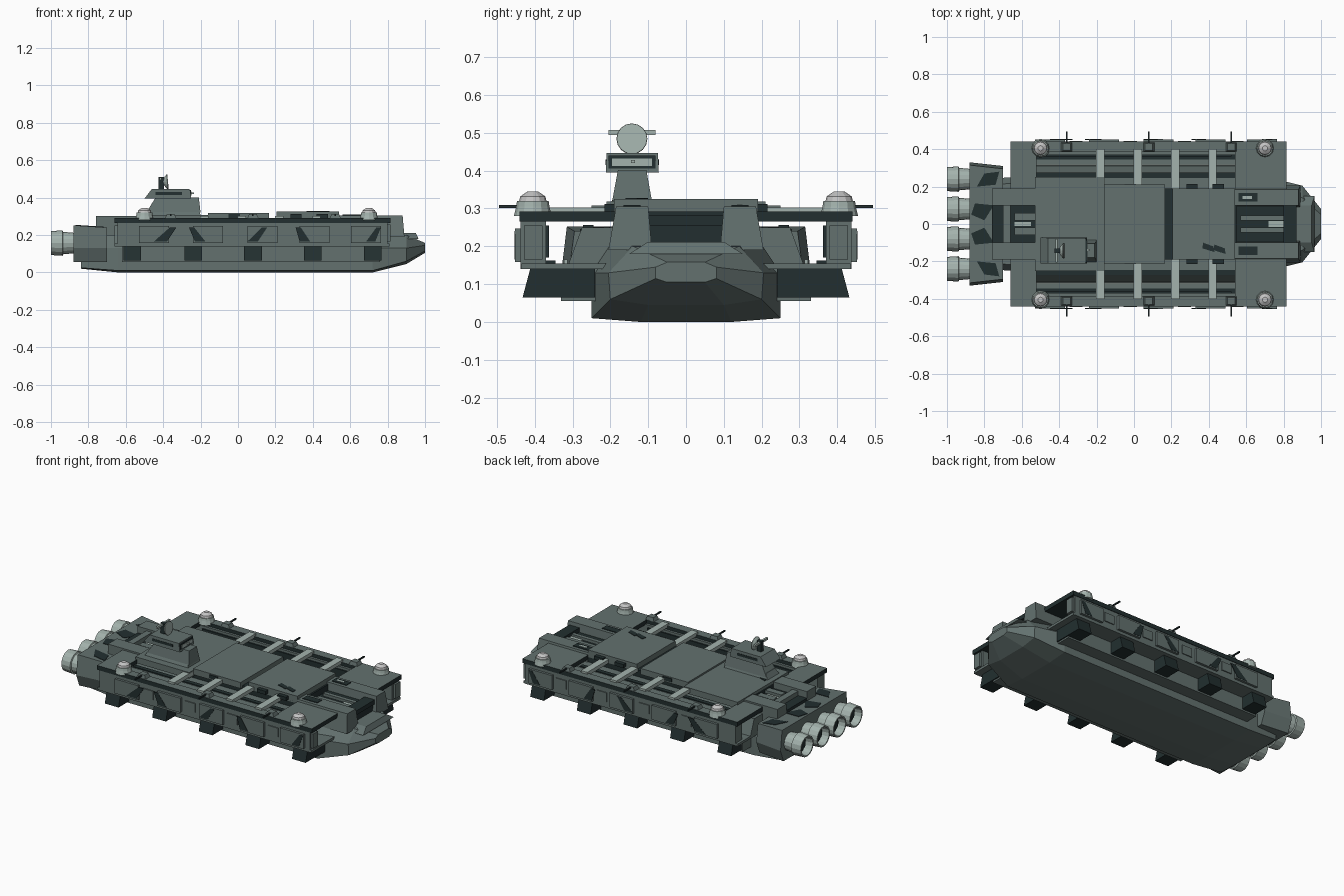
import bpy, bmesh, math
from mathutils import Vector


def material(name, r, g, b):
    m = bpy.data.materials.new(name)
    m.diffuse_color = (r, g, b, 1)
    return m


HULL = material("grey_green", 0.125, 0.165, 0.158)
DARK = material("dark_green", 0.016, 0.028, 0.029)
LIGHT = material("pale_grey_green", 0.37, 0.45, 0.42)
PALE = material("light_grey", 0.55, 0.55, 0.55)


def loft(name, rings, mat=HULL, mirror=False, sides=None):
    """Skin equal-length rings and cap both ends; 'sides' recolours steep faces."""
    bm = bmesh.new()
    vs = [[bm.verts.new(p) for p in ring] for ring in rings]
    n = len(vs[0])
    for a, b in zip(vs, vs[1:]):
        for i in range(n):
            j = (i + 1) % n
            bm.faces.new((a[i], a[j], b[j], b[i]))
    bm.faces.new(vs[0][::-1])
    bm.faces.new(vs[-1])
    bmesh.ops.recalc_face_normals(bm, faces=bm.faces)
    me = bpy.data.meshes.new(name)
    me.materials.append(mat)
    if sides:
        me.materials.append(sides)
        bm.normal_update()
        for f in bm.faces:
            f.material_index = 1 if f.normal.z < 0.5 else 0
    bm.to_mesh(me)
    bm.free()
    ob = bpy.data.objects.new(name, me)
    bpy.context.collection.objects.link(ob)
    if mirror:
        mod = ob.modifiers.new("mirror", 'MIRROR')
        mod.use_axis = (False, True, False)
    return ob


def box(name, x0, x1, y0, y1, z0, z1, mat=HULL, mirror=False, sides=None):
    def ring(z):
        return [(x0, y0, z), (x1, y0, z), (x1, y1, z), (x0, y1, z)]
    return loft(name, [ring(z0), ring(z1)], mat, mirror, sides)


def taper(name, lo, hi, z0, z1, mat=HULL, mirror=False):
    """Block whose bottom and top rectangles (x0, x1, y0, y1) differ."""
    def ring(r, z):
        return [(r[0], r[2], z), (r[1], r[2], z), (r[1], r[3], z), (r[0], r[3], z)]
    return loft(name, [ring(lo, z0), ring(hi, z1)], mat, mirror)


def lathe(name, centre, axis, profile, n=16, mat=HULL, mirror=False):
    q = Vector(axis).to_track_quat('Z', 'Y')
    c = Vector(centre)
    rings = []
    for t, r in profile:
        rings.append([c + q @ Vector((r * math.cos(2 * math.pi * i / n),
                                      r * math.sin(2 * math.pi * i / n), t)) for i in range(n)])
    return loft(name, rings, mat, mirror)


# Main hull with faceted bow
sections = [
    (-0.84, (0.12, 0.02), (0.24, 0.025), (0.24, 0.13), (0.20, 0.20)),
    (-0.64, (0.12, 0.0), (0.25, 0.01), (0.25, 0.13), (0.22, 0.20)),
    (0.72, (0.12, 0.0), (0.25, 0.01), (0.25, 0.13), (0.20, 0.205)),
    (0.90, (0.10, 0.045), (0.20, 0.06), (0.205, 0.13), (0.14, 0.20)),
    (1.00, (0.05, 0.105), (0.08, 0.115), (0.08, 0.145), (0.05, 0.158)),
]
loft("main_hull", [[(x, y, z) for y, z in h] + [(x, -y, z) for y, z in reversed(h)]
                   for x, *h in sections])
taper("bow_collar", (0.80, 0.965, -0.15, 0.15), (0.82, 0.95, -0.10, 0.10), 0.18, 0.212)

# Side sponsons, walkway and outrigger brackets
box("sponson", -0.62, 0.76, 0.23, 0.33, 0.055, 0.14, HULL, True)
box("walkway", -0.66, 0.81, 0.20, 0.435, 0.14, 0.155, HULL, True)
for x in (-0.565, -0.24, 0.08, 0.40, 0.72):
    taper("outrigger_bracket", (x - 0.047, x + 0.047, 0.24, 0.432),
          (x - 0.047, x + 0.047, 0.24, 0.412), 0.065, 0.14, DARK, True)

# Sloping inner hull walls
taper("inner_wall", (-0.66, 0.62, 0.15, 0.31), (-0.66, 0.62, 0.15, 0.275), 0.155, 0.25, HULL, True)
box("inner_wall_recess", -0.53, 0.54, 0.245, 0.272, 0.25, 0.256, DARK, True)
box("walkway_rail", -0.52, 0.54, 0.345, 0.37, 0.155, 0.163, DARK, True)
box("walkway_pipe", -0.52, 0.54, 0.313, 0.322, 0.155, 0.165, LIGHT, True)

# Flight pods with armour panels
box("flight_pod", -0.645, 0.80, 0.37, 0.437, 0.14, 0.27, HULL, True)
box("pod_inner_stripe", -0.50, 0.52, 0.362, 0.37, 0.17, 0.255, DARK, True)
box("pod_deck", -0.62, 0.79, 0.385, 0.44, 0.265, 0.291, HULL, True, DARK)
for x in (-0.45, -0.16, 0.13, 0.41, 0.685):
    box("pod_panel", x - 0.08, x + 0.08, 0.437, 0.452, 0.158, 0.247, HULL, True)
for x in (-0.31, -0.02, 0.27, 0.55):
    box("pod_hatch", x - 0.035, x + 0.035, 0.437, 0.443, 0.18, 0.235, HULL, True)
box("pod_end_frame", 0.80, 0.815, 0.38, 0.428, 0.165, 0.255, HULL, True)

# Camouflage patches on the pod sides
for x, w, s in ((-0.40, 0.05, 0.05), (-0.19, 0.04, -0.06), (0.09, 0.04, 0.05),
                (0.37, 0.04, -0.05), (0.72, 0.035, 0.03)):
    ring = [(x - w, 0.165), (x + w * 0.4, 0.165), (x + w * 0.4 + s, 0.24), (x - w * 0.3 + s, 0.24)]
    loft("pod_camouflage", [[(px, y, pz) for px, pz in ring] for y in (0.450, 0.4535)], DARK, True)

# Cross decks fore and aft, dark edged
box("fore_cross_deck", 0.54, 0.815, 0.17, 0.44, 0.265, 0.292, HULL, True, DARK)
box("aft_cross_deck", -0.66, -0.52, 0.17, 0.44, 0.265, 0.292, HULL, True, DARK)

# Central upper deck
box("deck_core", -0.53, 0.55, -0.19, 0.19, 0.19, 0.292, DARK)
box("aft_deck", -0.53, -0.16, -0.25, 0.25, 0.27, 0.308)
box("middle_deck", -0.16, 0.165, -0.21, 0.21, 0.28, 0.318)
box("fore_deck", 0.205, 0.54, -0.19, 0.19, 0.28, 0.325)
for x in (-0.02, 0.31, 0.45):
    box("deck_edge_hatch", x - 0.03, x + 0.03, 0.19, 0.215, 0.29, 0.312, DARK, True)
for x in (-0.18, 0.02, 0.22, 0.42):
    box("cross_beam", x - 0.022, x + 0.022, 0.19, 0.40, 0.28, 0.303, LIGHT, True)

# Fore launch bay between two arms
taper("fore_arm", (0.54, 0.89, 0.09, 0.205), (0.54, 0.88, 0.10, 0.185), 0.19, 0.305, HULL, True)
box("fore_bay_floor", 0.54, 0.86, -0.10, 0.10, 0.19, 0.255, DARK)
box("fore_bay_rail", 0.57, 0.80, 0.02, 0.045, 0.255, 0.272, HULL, True)
box("fore_bay_marker", 0.72, 0.80, -0.015, 0.015, 0.255, 0.262, LIGHT)
box("fore_bay_bridge", 0.80, 0.87, -0.10, 0.10, 0.255, 0.282, DARK)
box("fore_arm_hatch", 0.56, 0.66, 0.12, 0.165, 0.305, 0.309, DARK, True)

# Aft bay
box("aft_arm", -0.76, -0.53, 0.10, 0.19, 0.19, 0.302, HULL, True)
box("aft_bay_floor", -0.76, -0.53, -0.10, 0.10, 0.19, 0.262, DARK)
box("aft_bay_bridge", -0.70, -0.66, -0.10, 0.10, 0.262, 0.29)
box("aft_bay_rail", -0.64, -0.53, 0.02, 0.06, 0.262, 0.28, HULL, True)
box("aft_bay_marker", -0.64, -0.55, -0.012, 0.012, 0.262, 0.268, LIGHT)

# Engine block and four nozzles
loft("engine_block", [
    [(-0.88, -0.30, 0.055), (-0.88, 0.30, 0.055), (-0.88, 0.33, 0.13), (-0.88, 0.315, 0.252),
     (-0.88, -0.315, 0.252), (-0.88, -0.33, 0.13)],
    [(-0.70, -0.28, 0.055), (-0.70, 0.28, 0.055), (-0.70, 0.31, 0.13), (-0.70, 0.295, 0.24),
     (-0.70, -0.295, 0.24), (-0.70, -0.31, 0.13)]])
for pts in (((-0.87, 0.05), (-0.80, 0.02), (-0.75, 0.10), (-0.85, 0.11)),
            ((-0.84, 0.20), (-0.74, 0.21), (-0.72, 0.28), (-0.80, 0.27))):
    loft("engine_camouflage", [[(x, y, 0.246 - 0.067 * (x + 0.79) + d) for x, y in pts]
                               for d in (-0.002, 0.003)], DARK, True)
for y in (0.08, 0.24):
    lathe("engine_collar", (-0.88, y, 0.157), (-1, 0, 0), [(-0.01, 0.054), (0.06, 0.060)], 16, HULL, True)
    lathe("engine_nozzle", (-0.88, y, 0.157), (-1, 0, 0),
          [(0.0, 0.055), (0.055, 0.060), (0.058, 0.068), (0.12, 0.064), (0.12, 0.056), (0.07, 0.05)],
          16, LIGHT, True)
    lathe("engine_throat", (-0.88, y, 0.157), (-1, 0, 0), [(0.065, 0.05), (0.075, 0.05), (0.095, 0.02)],
          16, DARK, True)

# Bridge tower, offset to one side
taper("tower_base", (-0.50, -0.20, -0.205, -0.085), (-0.48, -0.21, -0.185, -0.10), 0.305, 0.34)
taper("tower_neck", (-0.49, -0.20, -0.195, -0.09), (-0.44, -0.21, -0.18, -0.105), 0.32, 0.402)
taper("bridge_head", (-0.50, -0.25, -0.212, -0.072), (-0.46, -0.26, -0.21, -0.074), 0.395, 0.447)
box("bridge_window", -0.262, -0.249, -0.195, -0.09, 0.412, 0.432, LIGHT)
box("bridge_window_frame", -0.262, -0.252, -0.205, -0.08, 0.405, 0.44, DARK)
box("bridge_side_window", -0.44, -0.30, -0.2125, -0.071, 0.415, 0.43, DARK)
box("dish_mast", -0.425, -0.395, -0.155, -0.13, 0.44, 0.51, DARK)
lathe("dish", (-0.40, -0.143, 0.482), (1, 0, 0.1), [(0.0, 0.012), (0.012, 0.03), (0.022, 0.041), (0.026, 0.040)],
      16, LIGHT)
box("antenna_bar", -0.42, -0.408, -0.205, -0.08, 0.494, 0.508, LIGHT)
box("bridge_probe", -0.27, -0.235, -0.145, -0.135, 0.42, 0.428, LIGHT)

# Domed turrets at the corners
for x in (-0.50, 0.70):
    lathe("dome_base", (x, 0.405, 0.28), (0, 0, 1), [(0, 0.05), (0.025, 0.044), (0.04, 0.042)], 12, LIGHT, True)
    lathe("dome_cap", (x, 0.405, 0.32), (0, 0, 1), [(0, 0.036), (0.012, 0.033), (0.025, 0.014)], 12, PALE, True)

# Side guns
for x in (-0.36, 0.08, 0.52):
    taper("gun_mount", (x - 0.032, x + 0.032, 0.385, 0.437), (x - 0.02, x + 0.02, 0.392, 0.43),
          0.285, 0.312, HULL, True)
    box("gun_barrel", x - 0.004, x + 0.004, 0.42, 0.495, 0.301, 0.309, DARK, True)

# Dark patches and small lights on the decks
for x, y, z in ((0.40, -0.13, 0.325), (0.46, -0.14, 0.325), (-0.46, -0.10, 0.308)):
    loft("deck_camouflage", [[(x - 0.035, y, h), (x + 0.03, y - 0.02, h), (x + 0.025, y + 0.01, h),
                              (x - 0.03, y + 0.03, h)] for h in (z - 0.002, z + 0.003)], DARK)
box("deck_light", 0.58, 0.63, 0.135, 0.15, 0.305, 0.311, LIGHT)
for x in (-0.24, 0.37):
    box("walkway_craft", x - 0.03, x + 0.03, 0.285, 0.30, 0.155, 0.172, LIGHT, True)
